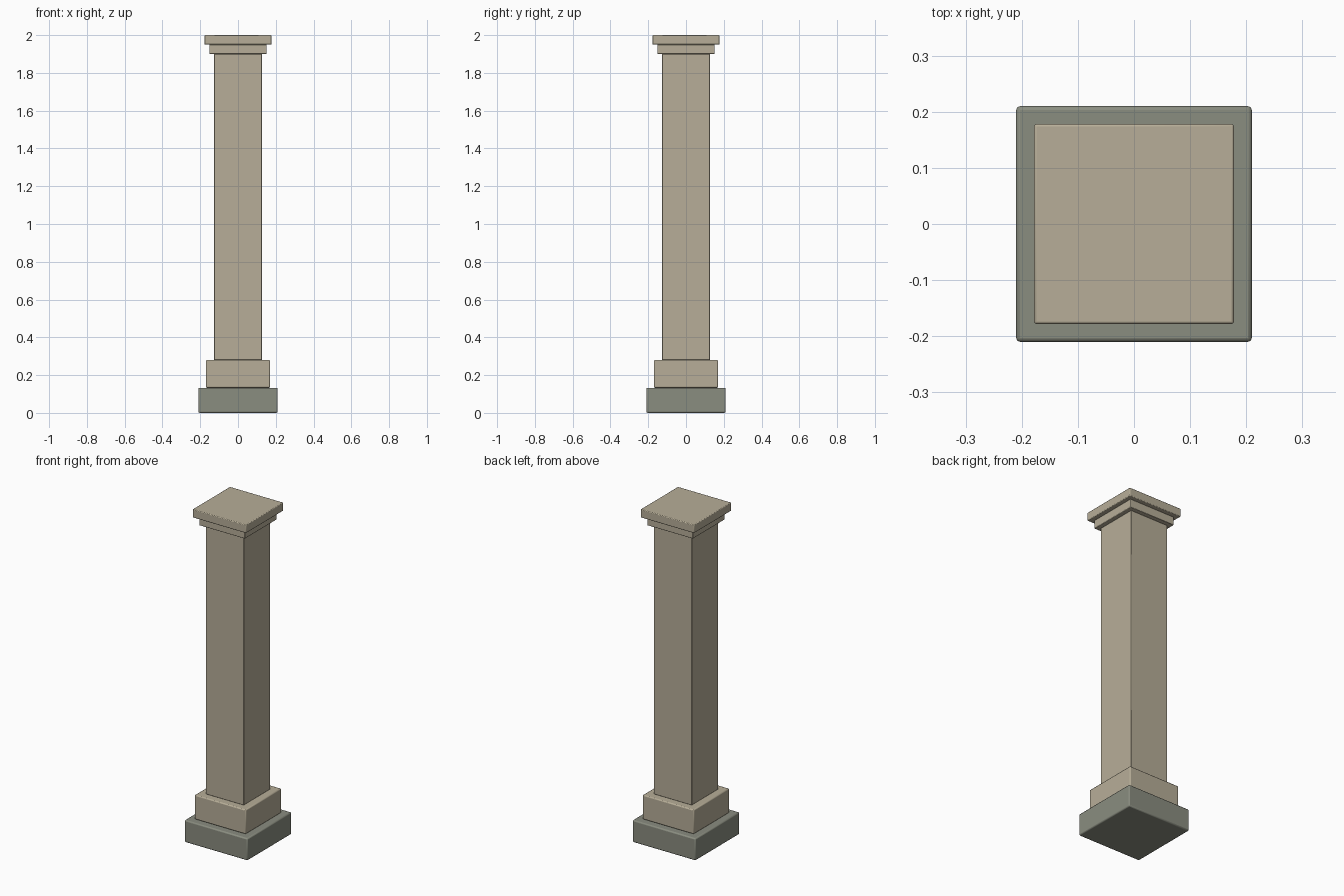
import bpy

if "Cube" in bpy.data.objects:
    bpy.data.objects.remove(bpy.data.objects["Cube"])


def material(name, rgb):
    m = bpy.data.materials.new(name)
    m.diffuse_color = (*rgb, 1.0)
    m.use_nodes = True
    m.node_tree.nodes["Principled BSDF"].inputs["Base Color"].default_value = m.diffuse_color
    return m


sandstone = material("warm_sandstone", (0.474, 0.423, 0.314))
grey_stone = material("grey_green_stone", (0.254, 0.266, 0.216))


def block(name, half, z0, z1, bevel, mat):
    """Square stone block with softened edges."""
    bpy.ops.mesh.primitive_cube_add(size=1, location=(0, 0, (z0 + z1) / 2))
    ob = bpy.context.object
    ob.name = name
    ob.scale = (2 * half, 2 * half, z1 - z0)
    bpy.ops.object.transform_apply(location=False, rotation=False, scale=True)
    ob.data.materials.append(mat)
    mod = ob.modifiers.new("soft_edges", 'BEVEL')
    mod.width = bevel
    mod.segments = 2
    bpy.ops.object.shade_smooth_by_angle()
    return ob


# Stacked from the ground up: name, half width, bottom, top, bevel, colour
parts = [
    ("plinth", 0.21, 0.0, 0.133, 0.007, grey_stone),
    ("column_base", 0.17, 0.133, 0.28, 0.006, sandstone),
    ("shaft", 0.127, 0.28, 1.90, 0.003, sandstone),
    ("lower_capital", 0.152, 1.90, 1.95, 0.003, sandstone),
    ("upper_capital", 0.178, 1.95, 2.0, 0.004, sandstone),
]
for p in parts:
    block(*p)
